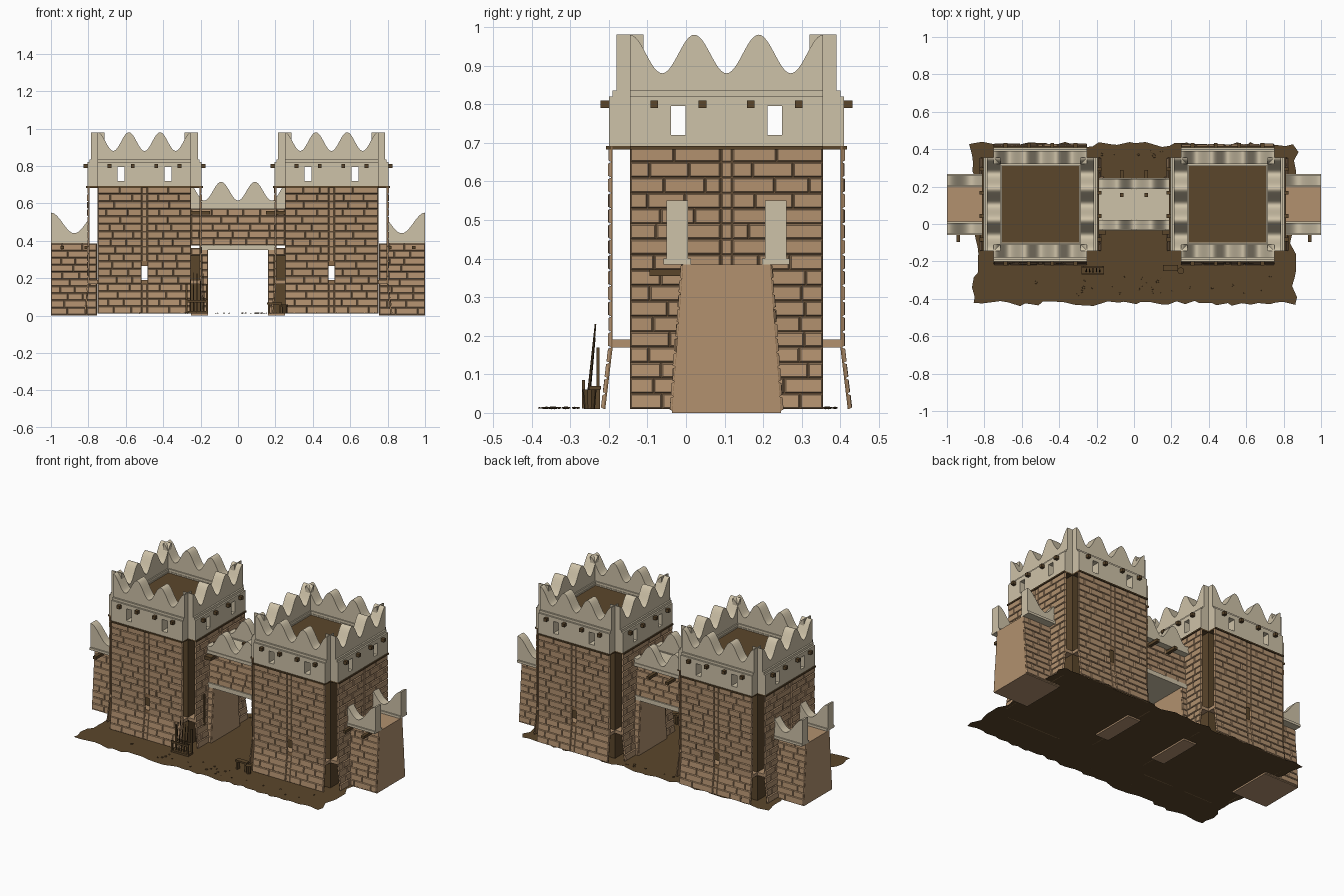
import bpy, bmesh, math, random
from mathutils import Matrix, Vector

random.seed(4)
cube = bpy.data.objects.get("Cube")
if cube:
    bpy.data.objects.remove(cube)


def material(name, r, g, b):
    m = bpy.data.materials.new(name)
    col = [((c / 255 + 0.055) / 1.055) ** 2.4 for c in (r, g, b)] + [1]
    m.use_nodes = True
    m.diffuse_color = col
    m.node_tree.nodes["Principled BSDF"].inputs["Base Color"].default_value = col
    return m


TAN = material("tan brick", 178, 145, 111)
MORTAR = material("mortar", 140, 109, 76)
CREAM = material("cream plaster", 206, 194, 168)
WOOD = material("dark brown", 91, 70, 43)


def box(bm, x0, x1, y0, y1, z0, z1):
    size = Matrix.Diagonal((x1 - x0, y1 - y0, z1 - z0, 1))
    centre = Matrix.Translation(((x0 + x1) / 2, (y0 + y1) / 2, (z0 + z1) / 2))
    bmesh.ops.create_cube(bm, size=1, matrix=centre @ size)


def finish(name, bm, mats, place=Matrix(), smooth=False):
    bmesh.ops.recalc_face_normals(bm, faces=bm.faces)
    me = bpy.data.meshes.new(name)
    bm.to_mesh(me)
    bm.free()
    for m in mats:
        me.materials.append(m)
    ob = bpy.data.objects.new(name, me)
    bpy.context.collection.objects.link(ob)
    ob.matrix_world = place
    if smooth:
        bpy.ops.object.select_all(action='DESELECT')
        ob.select_set(True)
        bpy.context.view_layer.objects.active = ob
        bpy.ops.object.shade_smooth_by_angle(angle=math.radians(40))
    return ob


def hexa(bm, back, front, mat):
    """Solid between two four-point rings."""
    a = [bm.verts.new(p) for p in back]
    b = [bm.verts.new(p) for p in front]
    faces = [a[::-1], b] + [[a[i], a[i - 1], b[i - 1], b[i]] for i in range(4)]
    for f in faces:
        bm.faces.new(f).material_index = mat


def slab(bm, u0, u1, z0, z1, out, deep, high, inset, mat):
    """Block on a wall facing -y that follows the slope out(z)."""
    def ring(d, s):
        return [(u, -out(z) - d, z) for u, z in
                ((u0 + s, z0 + s), (u1 - s, z0 + s), (u1 - s, z1 - s), (u0 + s, z1 - s))]
    hexa(bm, ring(deep, 0), ring(high, inset), mat)


def around_hole(u0, u1, z0, z1, hole):
    if not hole:
        return [(u0, u1, z0, z1)]
    a, b, c, d = hole
    return [(u0, a, z0, c), (a, b, z0, c), (b, u1, z0, c), (u0, a, c, d), (b, u1, c, d), (u0, u1, d, z1)]


def brick_wall(name, u0, u1, z0, z1, out, place, rows, hole=None, bend=None):
    bm = bmesh.new()
    # mortar sheet, split where the slope changes
    for a, b, c, d in around_hole(u0, u1, z0, z1, hole):
        cuts = [c, bend, d] if bend and c < bend < d else [c, d]
        for lo, hi in zip(cuts, cuts[1:]):
            slab(bm, a, b, lo, hi, out, -0.01, -0.005, 0, 1)
    h = (z1 - z0) / rows
    spans = [(u0, hole[0]), (hole[1], u1)] if hole else [(u0, u1)]
    for r in range(rows):
        lo, hi = z0 + r * h + 0.001, z0 + (r + 1) * h - 0.001
        for a, b in spans:
            u = a
            while u < b - 0.001:
                end = u + (random.uniform(0.04, 0.07) if u == a and r % 2 else random.uniform(0.075, 0.12))
                if b - end < 0.035:
                    end = b
                slab(bm, u + 0.001, end - 0.001, lo, hi, out, -0.005, random.uniform(-0.001, 0.002), 0.003, 0)
                u = end
        # narrow middle column, left open at the slit
        if hole and (hi < hole[2] or lo > hole[3]):
            slab(bm, hole[0] + 0.002, hole[1] - 0.002, lo, hi, out, -0.005, -0.003, 0.002, 0)
    finish(name, bm, [TAN, MORTAR], place)


def wavy(bm, u0, u1, y0, y1, base, height, n):
    """Wall with a waving top edge."""
    rows = []
    for i in range(n + 1):
        u = u0 + (u1 - u0) * i / n
        rows.append([bm.verts.new(p) for p in
                     ((u, y0, base), (u, y1, base), (u, y1, height(u)), (u, y0, height(u)))])
    for p, q in zip(rows, rows[1:]):
        for k in range(4):
            bm.faces.new((p[k], p[k - 1], q[k - 1], q[k]))
    bm.faces.new(rows[0])
    bm.faces.new(rows[-1])


def plus(bm, half, off, z0, z1):
    box(bm, -half, half, -half - off, half + off, z0, z1)
    box(bm, -half - off, half + off, -half, half, z0, z1)


CY = 0.105      # centre line of the towers and walls
H = 0.25        # half width of a tower core
SLIT = (-0.015, 0.015, 0.19, 0.265)


def tower_out(z):
    return H + 0.055 + max(0, 0.17 - z) * 0.12


def tower_wave(u):
    return 0.93 - 0.05 * math.cos(2 * math.pi * (u + H) / (2 * H / 3) + math.pi)


# Towers
for side, cx in (("right", -0.5), ("left", 0.5)):
    centre = Matrix.Translation((cx, CY, 0))
    for k, face in enumerate(("front", "left", "back", "right")):
        name = f"{side}_tower_{face}"
        place = centre @ Matrix.Rotation(k * math.pi / 2, 4, 'Z')
        brick_wall(name + "_bricks", -H, H, 0.01, 0.69, tower_out, place, 17, SLIT, 0.17)
        bm = bmesh.new()
        for a, b, c, d in around_hole(-H, H, 0.01, 0.69, SLIT):
            box(bm, a, b, -H, -H + 0.01, c, d)
        finish(name + "_core", bm, [WOOD], place)
        bm = bmesh.new()
        box(bm, -H, H, -H - 0.048, -H, 0.17, 0.19)
        finish(name + "_band", bm, [TAN], place)
        # plaster parapet with two windows
        bm = bmesh.new()
        y0, y1 = -H - 0.055, -H + 0.045
        box(bm, -H, H, y0, y1, 0.692, 0.72)
        for a, b in ((-H, -0.144), (-0.106, 0.106), (0.144, H)):
            box(bm, a, b, y0, y1, 0.72, 0.795)
        box(bm, -H, H, y0, y1, 0.795, 0.82)
        box(bm, -H, H, y0 + 0.01, y1 - 0.003, 0.82, 0.835)
        wavy(bm, -H, H, -H - 0.035, -H + 0.035, 0.835, tower_wave, 72)
        finish(name + "_parapet", bm, [CREAM], place, True)
        # beam ends
        bm = bmesh.new()
        for i in range(4):
            u = (i - 1.5) * 0.125
            box(bm, u - 0.01, u + 0.01, -H - 0.077, -H - 0.05, 0.79, 0.81)
        finish(name + "_beam_ends", bm, [WOOD], place)
    bm = bmesh.new()
    plus(bm, H, 0.062, 0.683, 0.692)
    finish(side + "_tower_timber_ring", bm, [WOOD], centre)
    bm = bmesh.new()
    box(bm, -0.21, 0.21, -0.21, 0.21, 0.8, 0.812)
    finish(side + "_tower_deck", bm, [WOOD], centre)


def wall_out(z):
    return 0.147 - 0.075 * z


def core(bm, x0, x1, z0, z1):
    def ring(x):
        a, b = wall_out(z0) - 0.006, wall_out(z1) - 0.006
        return [(x, -a, z0), (x, a, z0), (x, b, z1), (x, -b, z1)]
    hexa(bm, ring(x0), ring(x1), 0)


mid = Matrix.Translation((0, CY, 0))
turn = mid @ Matrix.Rotation(math.pi, 4, 'Z')

# Side walls
for side, s in (("right", -1), ("left", 1)):
    x0, x1 = sorted((s * 0.755, s * 1.0))
    bm = bmesh.new()
    core(bm, x0, x1, 0, 0.385)
    finish(side + "_wall_core", bm, [TAN], mid)
    brick_wall(side + "_wall_front_bricks", x0, x1, 0.005, 0.385, wall_out, mid, 10)
    brick_wall(side + "_wall_back_bricks", -x1, -x0, 0.005, 0.385, wall_out, turn, 10)
    bm = bmesh.new()
    p0, p1 = sorted((s * 0.8, s * 1.0))
    for f in (-1, 1):
        ya, yb = sorted((f * 0.1, f * 0.155))
        box(bm, p0, p1, ya - 0.008, yb + 0.008, 0.385, 0.4)
        wavy(bm, p0, p1, ya, yb, 0.4,
             lambda u: 0.495 + 0.055 * math.cos(2 * math.pi * (1 - abs(u)) / 0.25), 24)
    finish(side + "_wall_parapets", bm, [CREAM], mid, True)
    bm = bmesh.new()
    for x in (0.81, 0.94):
        box(bm, s * x - 0.01, s * x + 0.01, -0.2, -0.1, 0.355, 0.372)
    finish(side + "_wall_beam_ends", bm, [WOOD], mid)

# Gate between the towers
bm = bmesh.new()
core(bm, -H, H, 0.375, 0.57)
for s in (-1, 1):
    core(bm, *sorted((s * 0.16, s * H)), 0, 0.36)
finish("gate_core", bm, [TAN], mid)
for face, place in (("front", mid), ("back", turn)):
    brick_wall(f"gate_{face}_bricks", -H, H, 0.375, 0.57, wall_out, place, 5)
    for s, side in ((-1, "right"), (1, "left")):
        a, b = sorted((s * 0.16, s * 0.25))
        brick_wall(f"gate_{face}_{side}_jamb", a, b, 0.01, 0.36, wall_out, place, 9)
bm = bmesh.new()
box(bm, -0.2, 0.2, -0.125, 0.125, 0.35, 0.378)
finish("gate_lintel", bm, [CREAM], mid)
bm = bmesh.new()
box(bm, -0.22, 0.22, -0.1, 0.1, 0.57, 0.585)
for f in (-1, 1):
    ya, yb = sorted((f * 0.083, f * 0.135))
    box(bm, -0.25, 0.25, ya - 0.005, yb + 0.005, 0.57, 0.59)
    wavy(bm, -0.25, 0.25, ya, yb, 0.59, lambda u: 0.665 - 0.05 * math.cos(2 * math.pi * u / 0.18), 66)
finish("gate_parapets", bm, [CREAM], mid, True)
bm = bmesh.new()
for s in (-1, 1):
    box(bm, *sorted((s * 0.15, s * 0.26)), -0.16, -0.1, 0.54, 0.56)
    box(bm, s * 0.065 - 0.01, s * 0.065 + 0.01, 0.09, 0.185, 0.535, 0.553)
    box(bm, s * 0.065 - 0.01, s * 0.065 + 0.01, 0.04, 0.06, 0.585, 0.6)
finish("gate_beams", bm, [WOOD], mid)
bm = bmesh.new()
for s in (-1, 1):
    box(bm, *sorted((s * 0.19, s * 0.25)), -0.175, -0.16, 0.01, 0.32)
finish("gate_doors", bm, [WOOD], mid)

# Ground sheet with a ragged edge
bm = bmesh.new()
corners = [Vector(c) for c in ((-0.84, -0.425, 0.01), (0.85, -0.425, 0.01), (0.85, 0.425, 0.01), (-0.84, 0.425, 0.01))]
edge = []
for i in range(4):
    a, b = corners[i], corners[(i + 1) % 4]
    n = round((b - a).length / 0.045)
    for j in range(n):
        p = a.lerp(b, j / n)
        p.x += random.uniform(-0.018, 0.018) + math.copysign(0.03, p.x) * (abs(p.y) / 0.425) ** 4 * (i % 2)
        p.y = max(-0.44, min(0.44, p.y + random.uniform(-0.015, 0.015)))
        edge.append(bm.verts.new(p))
bm.faces.new(edge)
finish("ground", bm, [WOOD])

# Scattered stones
bm = bmesh.new()
for i in range(34):
    y = random.uniform(-0.38, -0.28) if i < 26 else random.uniform(0.36, 0.39)
    x = random.uniform(-0.75, 0.75) if i < 26 else random.uniform(-0.2, 0.2)
    r = random.uniform(0.004, 0.01)
    bmesh.ops.create_icosphere(bm, subdivisions=1, radius=r, matrix=Matrix.Translation((x, y, 0.013))
                               @ Matrix.Diagonal((1, 1, 0.4, 1)))
finish("stones", bm, [WOOD])

# Weapon rack
bm = bmesh.new()
box(bm, -0.28, -0.16, -0.27, -0.225, 0.012, 0.024)
for x in (-0.275, -0.165):
    box(bm, x - 0.005, x + 0.005, -0.27, -0.262, 0.02, 0.085)
    box(bm, x - 0.005, x + 0.005, -0.232, -0.224, 0.02, 0.17)
for y in (-0.266, -0.228):
    box(bm, -0.28, -0.16, y - 0.004, y + 0.004, 0.07, 0.082)
for i in range(5):
    x, top = -0.255 + i * 0.018, random.uniform(0.18, 0.24)
    tilt = Matrix.Translation((x, -0.245, 0.02 + top / 2 - 0.01)) @ Matrix.Rotation(-0.1, 4, 'X')
    bmesh.ops.create_cone(bm, cap_ends=True, segments=6, radius1=0.004, radius2=0.002, depth=top - 0.02, matrix=tilt)
finish("weapon_rack", bm, [WOOD])

# Bench and bucket
bm = bmesh.new()
box(bm, 0.155, 0.235, -0.25, -0.22, 0.06, 0.07)
for x in (0.165, 0.225):
    box(bm, x - 0.005, x + 0.005, -0.247, -0.223, 0.01, 0.06)
finish("bench", bm, [WOOD])
bm = bmesh.new()
bmesh.ops.create_cone(bm, cap_ends=True, segments=10, radius1=0.014, radius2=0.018, depth=0.05,
                      matrix=Matrix.Translation((0.25, -0.25, 0.035)))
finish("bucket", bm, [WOOD])
